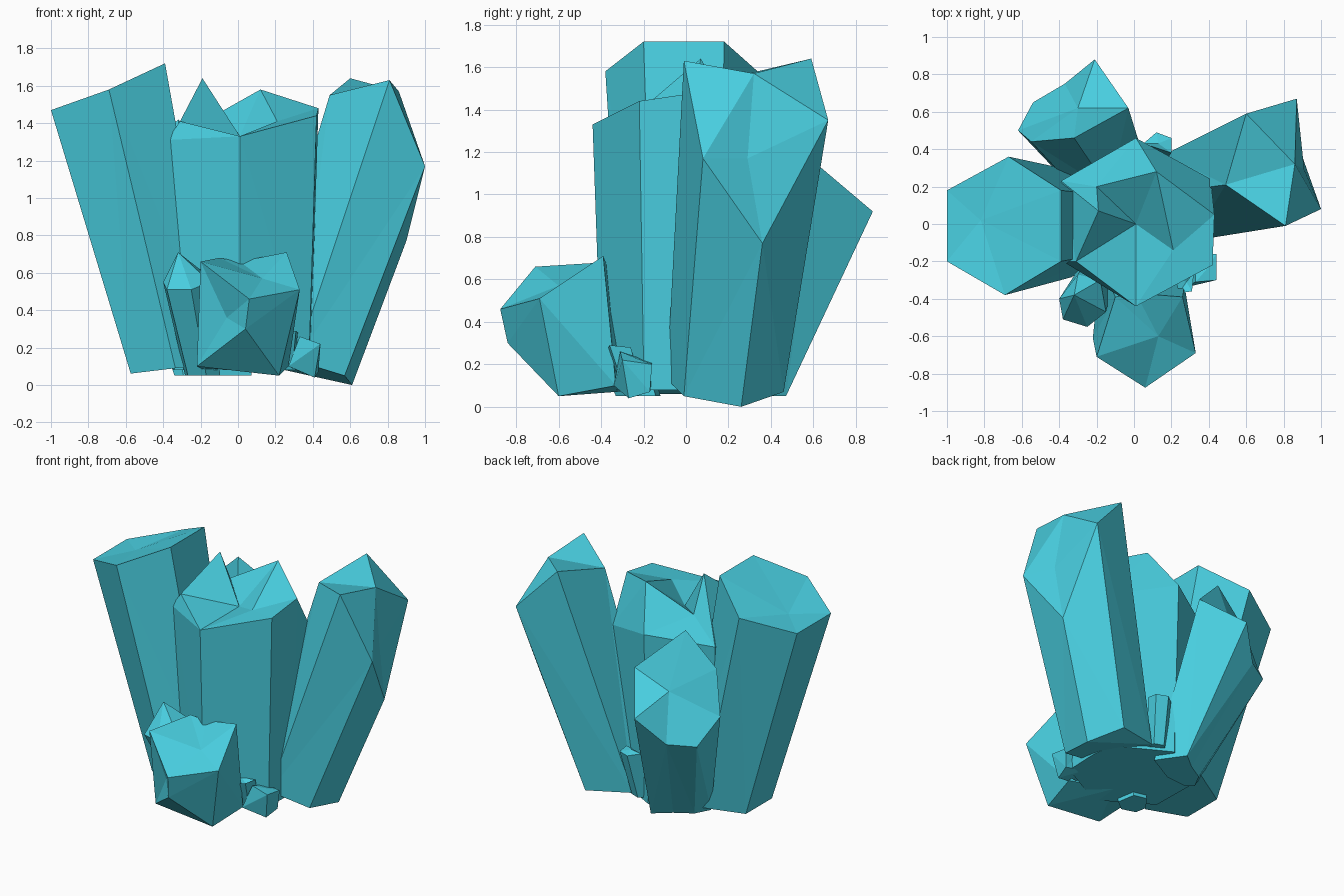
import bpy, bmesh
from mathutils import Vector

if "Cube" in bpy.data.objects:
    bpy.data.objects.remove(bpy.data.objects["Cube"])

# One flat crystal colour
teal = bpy.data.materials.new("teal_crystal")
teal.diffuse_color = (0.066, 0.62, 0.745, 1)
teal.use_nodes = True
teal.node_tree.nodes["Principled BSDF"].inputs["Base Color"].default_value = teal.diffuse_color


def foot_ring(rim, centre, scale, tilt=0):
    """Foot outline: the rim shrunk around a new centre, sloped along x."""
    mx = sum(p[0] for p in rim) / len(rim)
    my = sum(p[1] for p in rim) / len(rim)
    return [(centre[0] + (p[0] - mx) * scale,
             centre[1] + (p[1] - my) * scale,
             centre[2] + (p[0] - mx) * scale * tilt) for p in rim]


def crystal(name, rim, tips, foot, faces=None, dents={}):
    """Faceted shaft from foot ring to rim, closed by a faceted cap.
    Without a face list the cap is a fan around the single tip.
    Dents fan a shaft side around an extra point."""
    n = len(rim)
    bm = bmesh.new()
    top = [bm.verts.new(Vector(p)) for p in rim + tips]
    low = [bm.verts.new(Vector(p)) for p in foot]
    for i in range(n):
        j = (i + 1) % n
        side = (low[i], low[j], top[j], top[i])
        if i in dents:
            mid = bm.verts.new(Vector(dents[i]))
            for k in range(4):
                bm.faces.new((side[k], side[(k + 1) % 4], mid))
        else:
            bm.faces.new(side)
    bm.faces.new(low[::-1])
    for f in faces or [(i, (i + 1) % n, n) for i in range(n)]:
        bm.faces.new([top[k] for k in f])
    bmesh.ops.triangulate(bm, faces=[f for f in bm.faces if len(f.verts) > 3])
    bmesh.ops.recalc_face_normals(bm, faces=bm.faces)
    mesh = bpy.data.meshes.new(name)
    bm.to_mesh(mesh)
    bm.free()
    mesh.materials.append(teal)
    ob = bpy.data.objects.new(name, mesh)
    bpy.context.collection.objects.link(ob)
    return ob


# Central crystal with a broken, hollow crown
rim = [(.01, -.44, 1.33), (.42, -.22, 1.44), (.43, .05, 1.48), (.41, .24, 1.18),
       (.01, .46, 1.30), (-.39, .23, 1.23), (-.38, -.2, 1.31)]
tips = [(.01, 0, 1.33), (.12, .28, 1.58), (-.2, .2, 1.4),
        (-.19, .07, 1.64), (.21, -.14, 1.41), (-.31, -.2, 1.41)]
crystal("central_crystal", rim, tips,
        [(p[0] * .9, p[1] * .9, .08) for p in rim],
        [(7, 8, 9), (7, 9, 10), (7, 10, 12), (7, 12, 0), (12, 6, 0), (7, 0, 11),
         (0, 1, 11), (11, 1, 2), (11, 2, 8), (7, 11, 8), (2, 3, 8), (3, 4, 8),
         (4, 9, 8), (4, 5, 9), (5, 10, 9), (5, 6, 12), (5, 12, 10)])

# Left crystal leaning outward with a slanted flat top
rim = [(-1, -.2, 1.47), (-.69, -.38, 1.58), (-.39, -.2, 1.72),
       (-.39, .18, 1.72), (-.67, .36, 1.56), (-1, .18, 1.47)]
crystal("left_crystal", rim, [(-.82, .02, 1.50)],
        foot_ring(rim, (-.335, 0, .09), .77, .12))

# Right crystal with a chipped outer side
crystal("right_crystal",
        [(.81, -.01, 1.63), (1, .08, 1.17), (.90, .36, .77),
         (.87, .67, 1.35), (.60, .59, 1.64), (.49, .21, 1.55)],
        [(.86, .32, 1.57), (.91, .29, 1.17)],
        [(.31, -.09, .13), (.57, -.01, .05), (.61, .26, 0),
         (.47, .46, .07), (.16, .37, .10), (.05, .15, .10)],
        [(7, 1, 2), (7, 2, 3), (7, 3, 6), (7, 6, 1),
         (6, 3, 4), (6, 4, 5), (6, 5, 0), (6, 0, 1)])

# Back crystal leaning backward, with a notched cap
rim = [(-.03, .62, 1.14), (-.21, .88, .92), (-.37, .75, .73), (-.54, .65, .72),
       (-.62, .50, .90), (-.55, .44, 1.2), (-.32, .46, 1.42)]
crystal("back_crystal", rim, [(-.30, .62, 1.04)],
        foot_ring(rim, (-.17, .285, .05), .7),
        [(6, 0, 7), (0, 1, 7), (1, 2, 7), (2, 3, 7),
         (3, 4, 7), (4, 5, 7), (5, 6, 7)])

# Short front crystal with an undercut nose and a chipped left side
crystal("front_crystal",
        [(.06, -.875, .46), (.33, -.69, .51), (.26, -.39, .71),
         (.01, -.37, .66), (-.1, -.39, .68), (-.2, -.71, .66)],
        [(.13, -.6, .57)],
        [(.04, -.84, .30), (.22, -.6, .05), (.27, -.33, .10),
         (0, -.2, .08), (-.18, -.2, .08), (-.22, -.61, .10)],
        dents={5: (-.06, -.72, .36)})

# Small crystals around the foot
rim = [(-.40, -.40, .55), (-.38, -.51, .51), (-.25, -.55, .51),
       (-.15, -.47, .55), (-.18, -.30, .60), (-.30, -.27, .60)]
crystal("small_left_crystal", rim, [(-.32, -.38, .71)],
        foot_ring(rim, (-.19, -.23, .05), .75))

crystal("small_right_crystal",
        [(.44, -.16, .20), (.44, -.30, .22), (.33, -.31, .26), (.33, -.16, .21)],
        [(.39, -.24, .23)],
        [(.43, -.17, .07), (.41, -.27, .04), (.27, -.34, .10), (.29, -.16, .09)])

rim = [(.32, -.26, .28), (.31, -.36, .29), (.24, -.37, .27), (.22, -.28, .28)]
crystal("tiny_right_crystal", rim, [(.28, -.31, .26)],
        foot_ring(rim, (.26, -.26, .10), .85))

rim = [(.20, .38, .43), (.20, .46, .42), (.12, .49, .42), (.05, .43, .43)]
crystal("tiny_back_crystal", rim, [(.13, .43, .44)],
        foot_ring(rim, (.11, .37, .10), .8))
